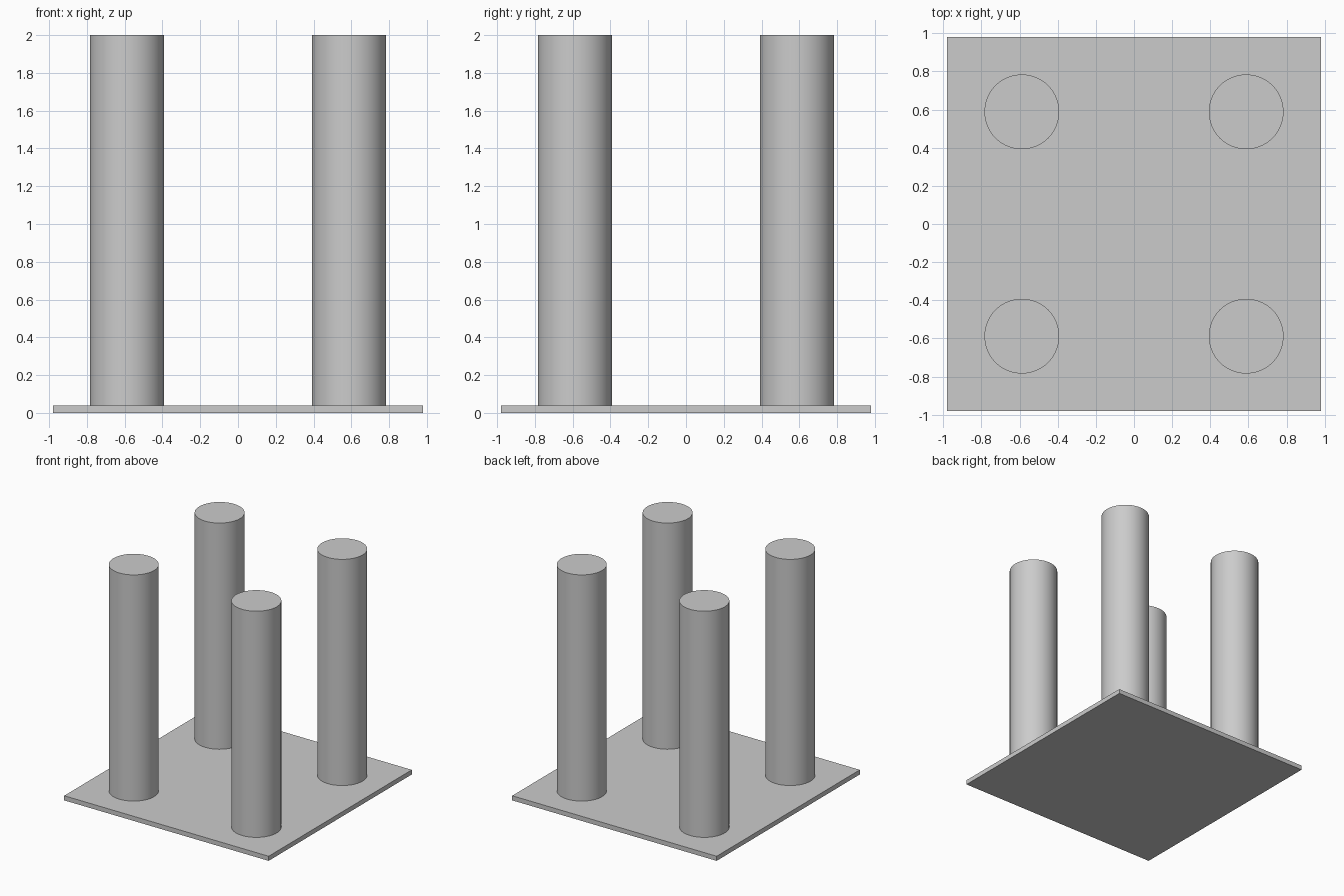
import bpy
import math

# Remove the default cube
cube = bpy.data.objects.get("Cube")
if cube:
    bpy.data.objects.remove(cube, do_unlink=True)

# Single grey material
GREY = (0.6, 0.6, 0.6, 1.0)
grey = bpy.data.materials.new("light_grey")
grey.use_nodes = True
grey.diffuse_color = GREY
grey.node_tree.nodes["Principled BSDF"].inputs["Base Color"].default_value = GREY

HALF = 0.98        # half width of the base
THICK = 0.04       # base thickness
HEIGHT = 2.0       # overall height
RADIUS = 0.196     # post radius
OFFSET = 0.588     # post centre from the middle


def finish(name):
    obj = bpy.context.object
    obj.name = name
    obj.data.materials.append(grey)
    return obj


# Base plate
bpy.ops.mesh.primitive_cube_add(size=1, location=(0, 0, THICK / 2))
base = finish("base_plate")
base.scale = (2 * HALF, 2 * HALF, THICK)
bpy.ops.object.transform_apply(location=False, rotation=False, scale=True)

# Four round posts standing on the plate
for y, depth_name in ((-OFFSET, "front"), (OFFSET, "back")):
    for x, side_name in ((-OFFSET, "right"), (OFFSET, "left")):
        bpy.ops.mesh.primitive_cylinder_add(
            vertices=64, radius=RADIUS, depth=HEIGHT - THICK,
            location=(x, y, (HEIGHT + THICK) / 2))
        finish(f"{depth_name}_{side_name}_post")
        bpy.ops.object.shade_smooth_by_angle(angle=math.radians(30))
